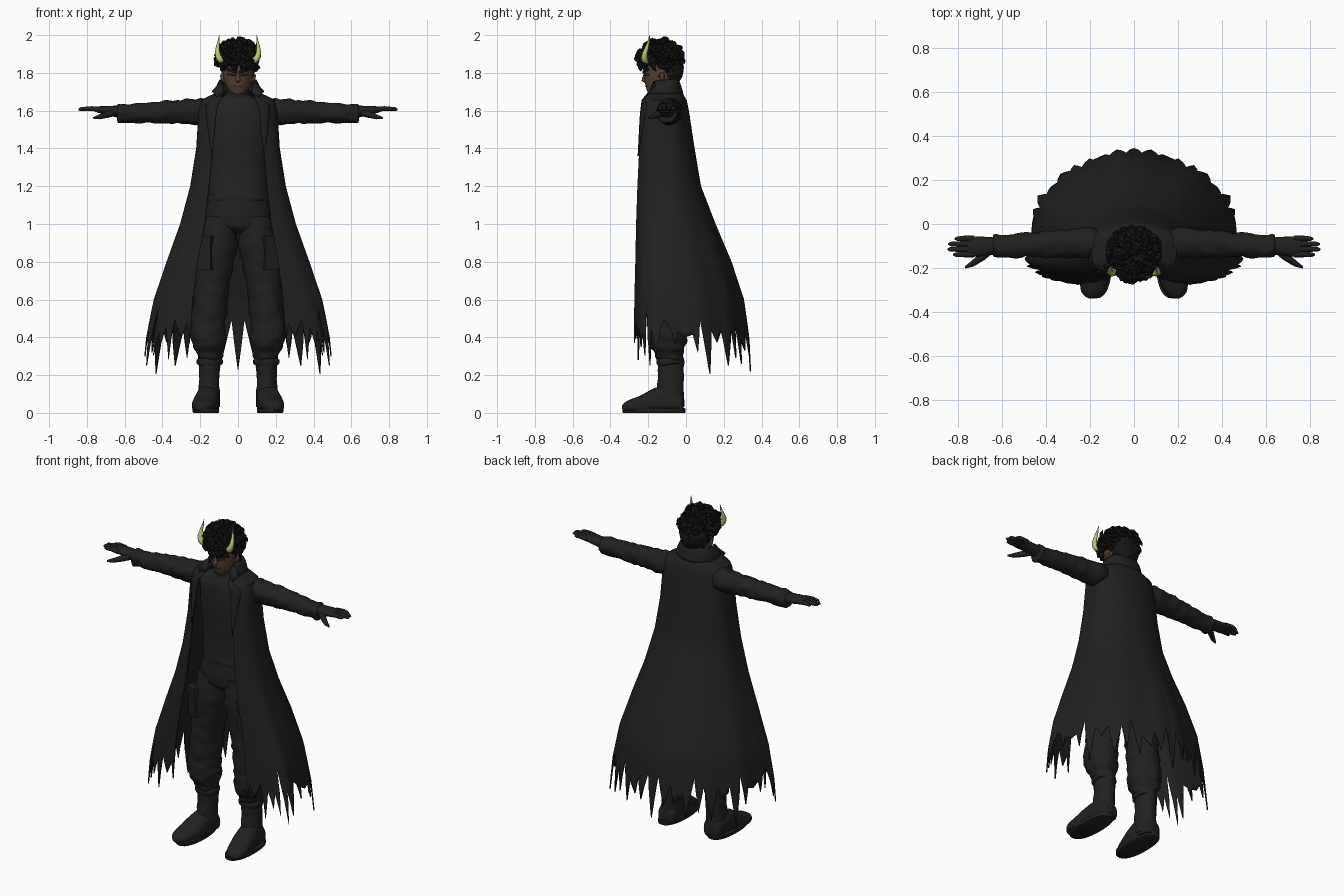
import bpy, bmesh, math, random
from mathutils import Vector, noise

if "Cube" in bpy.data.objects:
    bpy.data.objects.remove(bpy.data.objects["Cube"])

random.seed(11)


def material(name, rgb):
    m = bpy.data.materials.new(name)
    m.diffuse_color = (*rgb, 1)
    m.use_nodes = True
    m.node_tree.nodes["Principled BSDF"].inputs["Base Color"].default_value = m.diffuse_color
    return m


CLOTH = material("charcoal coat", (0.0145, 0.0145, 0.015))
KNIT = material("charcoal knit", (0.0165, 0.0165, 0.0165))
LEATHER = material("dark leather", (0.015, 0.015, 0.015))
HAIR = material("black hair", (0.008, 0.008, 0.0085))
SKIN = material("brown skin", (0.094, 0.052, 0.034))
SHADE = material("dark brown", (0.025, 0.014, 0.01))
HORN = material("pale yellow horn", (0.52, 0.55, 0.18))


def finish(bm, name, mat, mirror=False, thick=0, angle=0.8, closed=True):
    if closed:
        bmesh.ops.recalc_face_normals(bm, faces=bm.faces)
    me = bpy.data.meshes.new(name)
    bm.to_mesh(me)
    bm.free()
    me.materials.append(mat)
    me.shade_smooth()
    me.set_sharp_from_angle(angle=angle)
    ob = bpy.data.objects.new(name, me)
    bpy.context.collection.objects.link(ob)
    if mirror:
        md = ob.modifiers.new("mirror", 'MIRROR')
        md.merge_threshold = 0.0005
    if thick:
        md = ob.modifiers.new("thickness", 'SOLIDIFY')
        md.thickness, md.offset = thick, 0
    return ob


def skin_rings(bm, rings):
    vs = [[bm.verts.new(p) for p in r] for r in rings]
    n = len(vs[0])
    for a, b in zip(vs, vs[1:]):
        for i in range(n):
            bm.faces.new((a[i], a[(i + 1) % n], b[(i + 1) % n], b[i]))
    bm.faces.new(vs[0][::-1])
    bm.faces.new(vs[-1])


def spline(rows, steps):
    """Smooth in-between stations through the given rows."""
    out = []
    for i in range(len(rows) - 1):
        p0, p1, p2, p3 = (rows[max(0, min(len(rows) - 1, i + k))] for k in (-1, 0, 1, 2))
        for s in range(steps):
            t = s / steps
            out.append([0.5 * (2 * b + (c - a) * t + (2 * a - 5 * b + 4 * c - d) * t * t
                               + (3 * b - a - 3 * c + d) * t ** 3)
                        for a, b, c, d in zip(p0, p1, p2, p3)])
    return out + [list(rows[-1])]


def loft(name, rows, mat, axis='z', n=24, steps=4, power=1.0, wrinkle=0, mirror=False, floor=None):
    """Rows are (position, centre1, centre2, radius1, radius2)."""
    bm, rings = bmesh.new(), []
    for p, c1, c2, r1, r2 in spline(rows, steps):
        ring = []
        for i in range(n):
            t = 2 * math.pi * i / n
            c, s = math.cos(t), math.sin(t)
            w = wrinkle * noise.noise(Vector((c * 1.3 + 7, s * 1.3, p * 28)))
            a = c1 + (r1 + w) * math.copysign(abs(c) ** power, c)
            b = c2 + (r2 + w) * math.copysign(abs(s) ** power, s)
            v = {'z': (a, b, p), 'x': (p, a, b), 'y': (a, p, b)}[axis]
            ring.append((v[0], v[1], v[2] if floor is None else max(floor, v[2])))
        rings.append(ring)
    skin_rings(bm, rings)
    return finish(bm, name, mat, mirror)


def tube(bm, pts, radii, n=8):
    pts, rings = [Vector(p) for p in pts], []
    for i, p in enumerate(pts):
        d = (pts[min(i + 1, len(pts) - 1)] - pts[max(i - 1, 0)]).normalized()
        u = d.cross(Vector((0.31, 0.9, 0.2))).normalized()
        v = d.cross(u)
        rings.append([p + radii[i] * (u * math.cos(2 * math.pi * k / n) + v * math.sin(2 * math.pi * k / n))
                      for k in range(n)])
    skin_rings(bm, rings)


def plate(name, pts, mat, thick=0.008):
    bm = bmesh.new()
    bm.faces.new([bm.verts.new(p) for p in pts])
    return finish(bm, name, mat, True, thick)


def section(table, z):
    for a, b in zip(table, table[1:]):
        if z >= b[0]:
            t = (z - a[0]) / (b[0] - a[0])
            return [p + (q - p) * t for p, q in zip(a, b)]
    return table[-1]


MID, BEND = -0.09, 0.45


def wrap(row, u, fold=0.0):
    """Point on an open-fronted ring: u = 0 at mid back, 1 at the front edge."""
    z, w, front, back, gap = row
    a = u * (math.pi - math.asin(gap / w))
    c = math.cos(a)
    k = 1 + fold * noise.noise(Vector((a * 3.2, z * .5, 3)))
    y = MID + (back - MID) * c * k if c > 0 else MID + (front - MID) * abs(c) ** BEND
    return Vector((w * math.sin(a) * k, y, z))


def sheet(bm, columns):
    vs = [[bm.verts.new(p) for p in c] for c in columns]
    for a, b in zip(vs, vs[1:]):
        for i in range(len(a) - 1):
            bm.faces.new((a[i], a[i + 1], b[i + 1], b[i]))


# long coat with tattered hem: (height, half width, front, back, half opening)
COAT = [(1.70, .085, -.19, -.03, .066), (1.68, .14, -.218, -.015, .085), (1.655, .19, -.235, 0, .10),
        (1.6, .205, -.246, .012, .115), (1.4, .218, -.262, .042, .135), (1.2, .25, -.272, .075, .152),
        (1.0, .303, -.277, .15, .175), (.8, .373, -.281, .232, .212), (.6, .438, -.285, .295, .24),
        (.4, .476, -.287, .324, .255), (.2, .495, -.287, .34, .262)]
K, SUB = 34, 4
marks = []
for k in range(K + 1):
    valley = random.uniform(.43, .58) if k > 23 else random.uniform(.38, .5)
    marks.append(((k + (random.uniform(-.42, .42) if 0 < k < K else 0)) / K,
                  valley if k % 2 else random.uniform(.29, .42)))
for k, low in ((0, .22), (6, .26), (10, .25), (14, .205), (20, .36), (24, .25), (30, .28), (K, .37)):
    marks[k] = (marks[k][0], low)
edge = []
for (u0, h0), (u1, h1) in zip(marks, marks[1:]):
    edge += [(u0 + (u1 - u0) * s / SUB, h0 + (h1 - h0) * s / SUB) for s in range(SUB)]
edge.append(marks[-1])
heights = [1.70, 1.69, 1.68, 1.667, 1.655, 1.63] + [1.6 - .05 * i for i in range(21)]
bm, cols = bmesh.new(), []
for u, hem in edge:
    zs = heights + [.6 + (hem - .6) * (i / 6) for i in range(1, 7)]
    cols.append([wrap(section(COAT, z), u, .05 * max(0, min(1, (1.45 - z) / .9))) for z in zs])
for v in cols[0]:
    v.x = 0
sheet(bm, cols)
finish(bm, "coat", CLOTH, True, .007, closed=False)

# turned-down collar with flared points
COLLAR = [(1.768, .09, -.175, -.045, .08), (1.735, .108, -.185, -.032, .078), (1.702, .14, -.2, -.022, .085),
          (1.685, .128, -.205, -.018, .078)]
bm, cols = bmesh.new(), []
for i in range(25):
    u = i / 24
    top = 1.768 - .012 * u ** 2
    flare = u ** 2
    col = []
    for j in range(7):
        row = section(COLLAR, top + (1.685 - top) * j / 6)
        row[1] = row[1] * flare + min(row[1], .105) * (1 - flare)
        col.append(wrap(row, u))
    cols.append(col)
sheet(bm, cols)
finish(bm, "collar", CLOTH, True, .01, closed=False)


def on_coat(x, z):
    """Point just in front of the coat front."""
    _, w, front, _, _ = section(COAT, z)
    return (x, MID + (front - MID) * max(0.02, 1 - (x / w) ** 2) ** (BEND / 2) - .006, z)


# collar fold and lapels
plate("collar_point", [(.08, -.168, 1.754), (.108, -.165, 1.735), (.138, -.19, 1.702), (.112, -.215, 1.674),
                       (.074, -.195, 1.69)], CLOTH)
bm, cols = bmesh.new(), []
for z, x0, x1 in ((1.68, .084, .1), (1.655, .095, .13), (1.63, .106, .168), (1.58, .115, .167), (1.5, .123, .158),
                  (1.42, .132, .146), (1.36, .136, .138)):
    cols.append([on_coat(x0 + (x1 - x0) * t / 3, z) for t in range(4)])
sheet(bm, cols)
finish(bm, "lapel", CLOTH, True, .007, closed=False)

# sleeves
loft("sleeve", [(.14, -.09, 1.60, .05, .055), (.2, -.086, 1.596, .07, .068), (.3, -.088, 1.594, .065, .063),
                (.38, -.09, 1.592, .061, .06), (.45, -.093, 1.59, .057, .057), (.53, -.098, 1.588, .053, .052),
                (.6, -.10, 1.587, .05, .05), (.634, -.10, 1.584, .049, .05), (.64, -.10, 1.588, .036, .034)],
     CLOTH, 'x', wrinkle=.01, mirror=True)

# gloved hands
loft("palm", [(.61, -.10, 1.593, .038, .034), (.66, -.10, 1.597, .041, .029), (.71, -.102, 1.603, .046, .022),
              (.755, -.102, 1.607, .045, .014)], LEATHER, 'x', n=16, mirror=True)
bm = bmesh.new()
for y, tip in ((-.066, .812), (-.09, .842), (-.114, .845), (-.138, .82)):
    tube(bm, [(.725, y, 1.606), (.775, y, 1.611), (tip - .012, y - .001, 1.608), (tip, y - .001, 1.605)],
         [.0135, .013, .0105, .004])
tube(bm, [(.65, -.115, 1.592), (.69, -.15, 1.58), (.735, -.182, 1.567), (.765, -.197, 1.562)],
     [.02, .018, .013, .005])
finish(bm, "fingers", LEATHER, True)

# high-necked sweater
loft("sweater", [(1.12, 0, -.10, .154, .097), (1.135, 0, -.10, .162, .104), (1.16, 0, -.10, .16, .104),
                 (1.28, 0, -.10, .155, .10), (1.42, 0, -.10, .166, .108), (1.55, 0, -.10, .178, .108),
                 (1.62, 0, -.10, .16, .102), (1.665, 0, -.108, .095, .08), (1.68, 0, -.115, .068, .072),
                 (1.70, 0, -.12, .062, .07), (1.715, 0, -.12, .056, .062)], KNIT, n=36, wrinkle=.008)

# trousers
loft("trouser_hips", [(.95, 0, -.10, .07, .06), (.985, 0, -.10, .15, .10), (1.04, 0, -.10, .172, .108),
                      (1.15, 0, -.10, .152, .098)], CLOTH, n=32, wrinkle=.006)
loft("trouser_leg", [(1.04, .088, -.10, .084, .10), (.9, .103, -.10, .1, .112), (.8, .118, -.10, .099, .107),
                     (.7, .132, -.10, .095, .103), (.6, .145, -.10, .091, .10), (.5, .155, -.10, .09, .10),
                     (.43, .16, -.10, .094, .103), (.37, .158, -.10, .088, .10), (.325, .154, -.092, .072, .082),
                     (.29, .15, -.087, .064, .071), (.27, .15, -.085, .055, .06)],
     CLOTH, wrinkle=.013, mirror=True)


def box(bm, centre, size, turn=0):
    for v in bmesh.ops.create_cube(bm, size=1)["verts"]:
        x, y, z = (a * b for a, b in zip(v.co, size))
        v.co = Vector((x * math.cos(turn) - y * math.sin(turn),
                       x * math.sin(turn) + y * math.cos(turn), z)) + Vector(centre)


# cargo pockets with flaps
bm = bmesh.new()
box(bm, (.172, -.185, .82), (.078, .035, .125), .5)
box(bm, (.172, -.187, .91), (.086, .044, .055), .5)
finish(bm, "cargo_pocket", CLOTH, True, angle=.5)

# boots
loft("boot_shaft", [(.03, .156, -.08, .058, .07), (.1, .154, -.085, .057, .074), (.18, .151, -.08, .054, .068),
                    (.26, .15, -.08, .057, .069), (.31, .15, -.083, .06, .068)], LEATHER,
     wrinkle=.005, mirror=True)
loft("boot_foot", [(-.012, .156, .04, .03, .035), (-.03, .157, .05, .055, .06), (-.10, .16, .06, .062, .085),
                   (-.17, .166, .05, .066, .08), (-.24, .178, .04, .066, .052), (-.30, .187, .035, .054, .034),
                   (-.328, .19, .03, .032, .022), (-.338, .19, .03, .012, .008)],
     LEATHER, 'y', power=.85, mirror=True, floor=.012)
loft("boot_sole", [(0, .17, -.17, .066, .163), (.004, .17, -.17, .07, .167), (.022, .17, -.17, .07, .167),
                   (.026, .17, -.17, .064, .16)], LEATHER, n=32, steps=1, power=.88, mirror=True)
bm = bmesh.new()
tube(bm, [(.15, -.084, .255), (.15, -.085, .262), (.15, -.085, .28), (.15, -.084, .287)],
     [.062, .07, .07, .062], 20)
finish(bm, "boot_strap", LEATHER, True)

# head, nose and ears
loft("head", [(1.688, 0, -.178, .022, .02), (1.698, 0, -.162, .042, .042), (1.73, 0, -.138, .064, .076),
              (1.77, 0, -.126, .077, .094), (1.83, 0, -.125, .083, .098), (1.9, 0, -.125, .075, .09),
              (1.95, 0, -.125, .03, .04)], SKIN, n=28)
loft("neck", [(1.66, 0, -.115, .05, .055), (1.76, 0, -.11, .05, .058)], SKIN, steps=2)
bm = bmesh.new()
tube(bm, [(0, -.214, 1.80), (0, -.221, 1.775), (0, -.223, 1.762), (0, -.212, 1.75)], [.007, .011, .014, .006])
finish(bm, "nose", SKIN)
bm = bmesh.new()
tube(bm, [(.07, -.13, 1.748), (.079, -.127, 1.765), (.083, -.125, 1.785), (.077, -.127, 1.80)],
     [.006, .012, .014, .006])
finish(bm, "ear", SKIN, True)

# brows, eyes and mouth
plate("brow", [(.006, -.226, 1.796), (.06, -.2, 1.812), (.06, -.2, 1.827), (.006, -.226, 1.811)], HAIR)
plate("eye", [(.015, -.221, 1.783), (.055, -.2, 1.787), (.055, -.2, 1.798), (.015, -.222, 1.794)], SHADE)
plate("mouth", [(0, -.213, 1.729), (.02, -.207, 1.728), (.02, -.208, 1.731), (0, -.214, 1.732)], SHADE)

# cropped hair down the back of the head
loft("nape_hair", [(1.735, 0, -.085, .045, .04), (1.755, 0, -.078, .062, .045), (1.79, 0, -.074, .082, .055),
                   (1.83, 0, -.075, .092, .062), (1.87, 0, -.075, .087, .055)], HAIR, wrinkle=.014)

# curly hair: a cap covered in small curved tufts
bm = bmesh.new()
centre = Vector((0, -.135, 1.88))
for v in bmesh.ops.create_icosphere(bm, subdivisions=3, radius=1)["verts"]:
    d = v.co.copy()
    v.co = centre + Vector((d.x * .09, d.y * .1, max(d.z, -.45 if d.y < .1 else -1) * (.1 if d.z < 0 else .075)))
COUNT = 260
for i in range(COUNT):
    z = 1 - 2 * (i + .5) / COUNT
    r, t = math.sqrt(1 - z * z), i * 2.39996
    d = Vector((r * math.cos(t), r * math.sin(t), z))
    if d.z < (-.38 if d.y < .1 else -.92):
        continue
    base = centre + Vector((d.x * .084, d.y * .094, d.z * (.068 if d.z > 0 else .098)))
    side = d.cross(Vector((random.uniform(-1, 1), random.uniform(-1, 1), random.uniform(-1, 1)))).normalized()
    size = random.uniform(.7, 1.35)
    tube(bm, [base, base + (d * .018 + side * .006) * size, base + (d * .027 + side * .018) * size,
              base + (d * .028 + side * .034) * size], [.015, .015, .011, .001], 5)
# loose fringe locks
for x in (-.08, -.06, -.035, -.01, .02, .045, .065, .082):
    y = -.235 + abs(x) * .4
    low = random.uniform(1.81, 1.83)
    tube(bm, [(x, y + .03, 1.875), (x, y - .014, 1.86), (x * .97, y - .018, 1.84), (x * .92, y - .008, low)],
         [.014, .015, .011, .002], 6)
finish(bm, "hair", HAIR, angle=.5)

# ridged curved horns
path = spline([(.072, -.20, 1.862, .014), (.093, -.218, 1.87, .0175), (.107, -.219, 1.897, .0145),
               (.108, -.208, 1.932, .0098), (.103, -.198, 1.966, .0055), (.099, -.192, 2.0, .001)], 5)
bm = bmesh.new()
tube(bm, [p[:3] for p in path], [p[3] * (1.08 if i % 2 else .95) for i, p in enumerate(path)], 12)
finish(bm, "horn", HORN, True)
